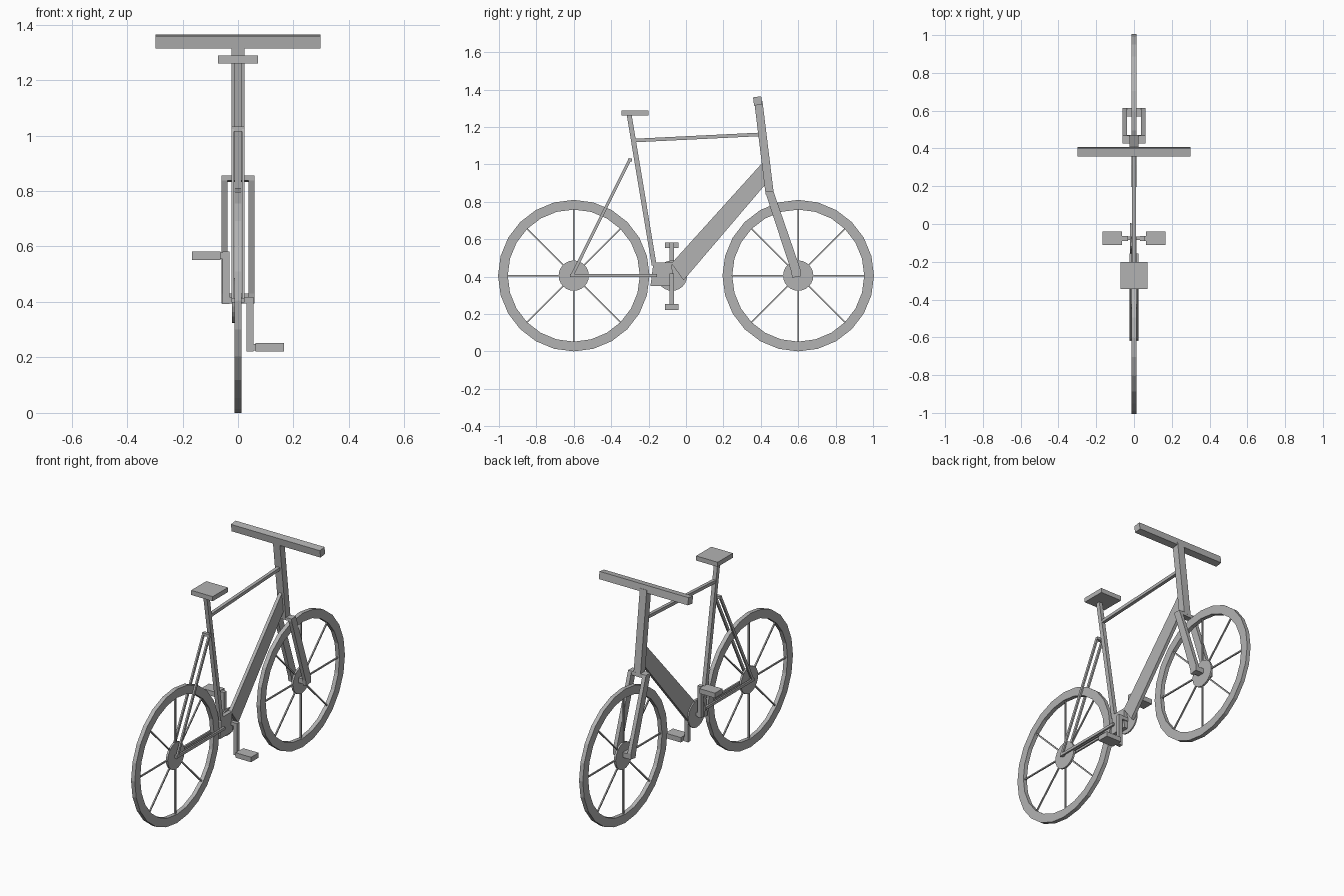
import bpy, bmesh
from math import sin, cos, tau
from mathutils import Vector

if "Cube" in bpy.data.objects:
    bpy.data.objects.remove(bpy.data.objects["Cube"])

GREY = (0.45, 0.45, 0.45, 1)
grey = bpy.data.materials.new("plain grey")
grey.use_nodes = True
grey.diffuse_color = GREY
grey.node_tree.nodes["Principled BSDF"].inputs["Base Color"].default_value = GREY


def finish(name, bm):
    bmesh.ops.recalc_face_normals(bm, faces=bm.faces)
    mesh = bpy.data.meshes.new(name)
    bm.to_mesh(mesh)
    bm.free()
    mesh.materials.append(grey)
    obj = bpy.data.objects.new(name, mesh)
    bpy.context.collection.objects.link(obj)
    return obj


def plate(name, pts, x0, x1):
    """Side outline of (y, z) points, extruded from x0 to x1."""
    bm = bmesh.new()
    face = bm.faces.new([bm.verts.new((x0, y, z)) for y, z in pts])
    moved = bmesh.ops.extrude_face_region(bm, geom=[face], use_keep_orig=True)["geom"]
    bmesh.ops.translate(bm, vec=(x1 - x0, 0, 0),
                        verts=[g for g in moved if isinstance(g, bmesh.types.BMVert)])
    return finish(name, bm)


def box(name, x0, x1, y0, y1, z0, z1):
    return plate(name, [(y0, z0), (y1, z0), (y1, z1), (y0, z1)], x0, x1)


def beam(name, a, b, width, x0, x1):
    """Straight bar in the side plane from a to b."""
    a, b = Vector(a), Vector(b)
    d = (b - a).normalized() * width / 2
    n = Vector((-d.y, d.x))
    return plate(name, [a + n, b + n, b - n, a - n], x0, x1)


def circle(y, z, r, count=24):
    return [(y + r * cos(tau * i / count), z + r * sin(tau * i / count)) for i in range(count)]


def rim(name, y, z, outer, inner, half):
    bm = bmesh.new()
    loops = [[bm.verts.new((x, *p)) for p in circle(y, z, r)]
             for x, r in ((-half, outer), (half, outer), (half, inner), (-half, inner))]
    for k in range(4):
        a, b = loops[k], loops[(k + 1) % 4]
        for i in range(len(a)):
            j = (i + 1) % len(a)
            bm.faces.new((a[i], a[j], b[j], b[i]))
    return finish(name, bm)


# Wheels
AXLE = 0.405
for end, y in (("front", 0.6), ("rear", -0.6)):
    rim(end + "_tyre", y, AXLE, AXLE, 0.353, 0.0125)
    plate(end + "_hub", circle(y, AXLE, 0.081), -0.006, 0.006)
    for i, (dy, dz) in enumerate(circle(0, 0, 1, 8)):
        beam(f"{end}_spoke_{i + 1}", (y + 0.07 * dy, AXLE + 0.07 * dz),
             (y + 0.357 * dy, AXLE + 0.357 * dz), 0.008, -0.004, 0.004)

# Main frame
beam("seat_tube", (-0.304, 1.265), (-0.17, 0.46), 0.026, -0.012, 0.012)
beam("top_tube", (-0.282, 1.127), (0.395, 1.16), 0.019, -0.01, 0.01)
plate("down_tube", [(0.41, 1.01), (0.425, 0.893), (-0.013, 0.38), (-0.078, 0.47)], -0.01, 0.01)
plate("bottom_bracket", [(-0.174, 0.474), (-0.075, 0.474), (-0.07, 0.35), (-0.19, 0.35)],
      -0.012, 0.012)
beam("steering_tube", (0.387, 1.335), (0.447, 0.845), 0.044, -0.023, 0.023)

# Rear stays and their cross pieces
for side, s in (("left", 1), ("right", -1)):
    beam(side + "_seat_stay", (-0.298, 1.03), (-0.61, 0.405), 0.016, s * 0.014, s * 0.024)
    beam(side + "_chain_stay", (-0.62, 0.406), (-0.16, 0.406), 0.016, s * 0.014, s * 0.024)
box("seat_stay_bridge", -0.024, 0.024, -0.31, -0.29, 1.015, 1.032)
box("chain_stay_bridge", -0.024, 0.024, -0.19, -0.155, 0.398, 0.414)
box("rear_axle", -0.024, 0.024, -0.615, -0.595, 0.398, 0.414)

# Front fork
for side, s in (("left", 1), ("right", -1)):
    plate(side + "_fork_leg", [(0.426, 0.845), (0.468, 0.855), (0.613, 0.435), (0.613, 0.402),
                               (0.568, 0.394), (0.562, 0.43)], s * 0.037, s * 0.06)
plate("fork_crown", [(0.426, 0.838), (0.47, 0.833), (0.468, 0.855), (0.426, 0.855)], -0.06, 0.06)
box("front_axle", -0.06, 0.06, 0.57, 0.613, 0.4, 0.43)

# Saddle and handlebar
box("saddle", -0.072, 0.072, -0.345, -0.2, 1.26, 1.288)
beam("handlebar", (0.38, 1.361), (0.386, 1.317), 0.044, -0.298, 0.298)

# Cranks, pedals and chainring
plate("chainring", circle(-0.075, AXLE, 0.081), -0.021, -0.013)
box("crank_spindle", -0.035, 0.035, -0.086, -0.066, 0.395, 0.417)
for side, s, low, high, pedal in (("left", 1, 0.222, 0.417, 0.222), ("right", -1, 0.392, 0.582, 0.552)):
    box(side + "_crank", s * 0.031, s * 0.055, -0.089, -0.064, low, high)
    box(side + "_pedal_axle", s * 0.05, s * 0.07, -0.089, -0.064, pedal + 0.003, pedal + 0.027)
    box(side + "_pedal", s * 0.063, s * 0.166, -0.112, -0.04, pedal, pedal + 0.03)
